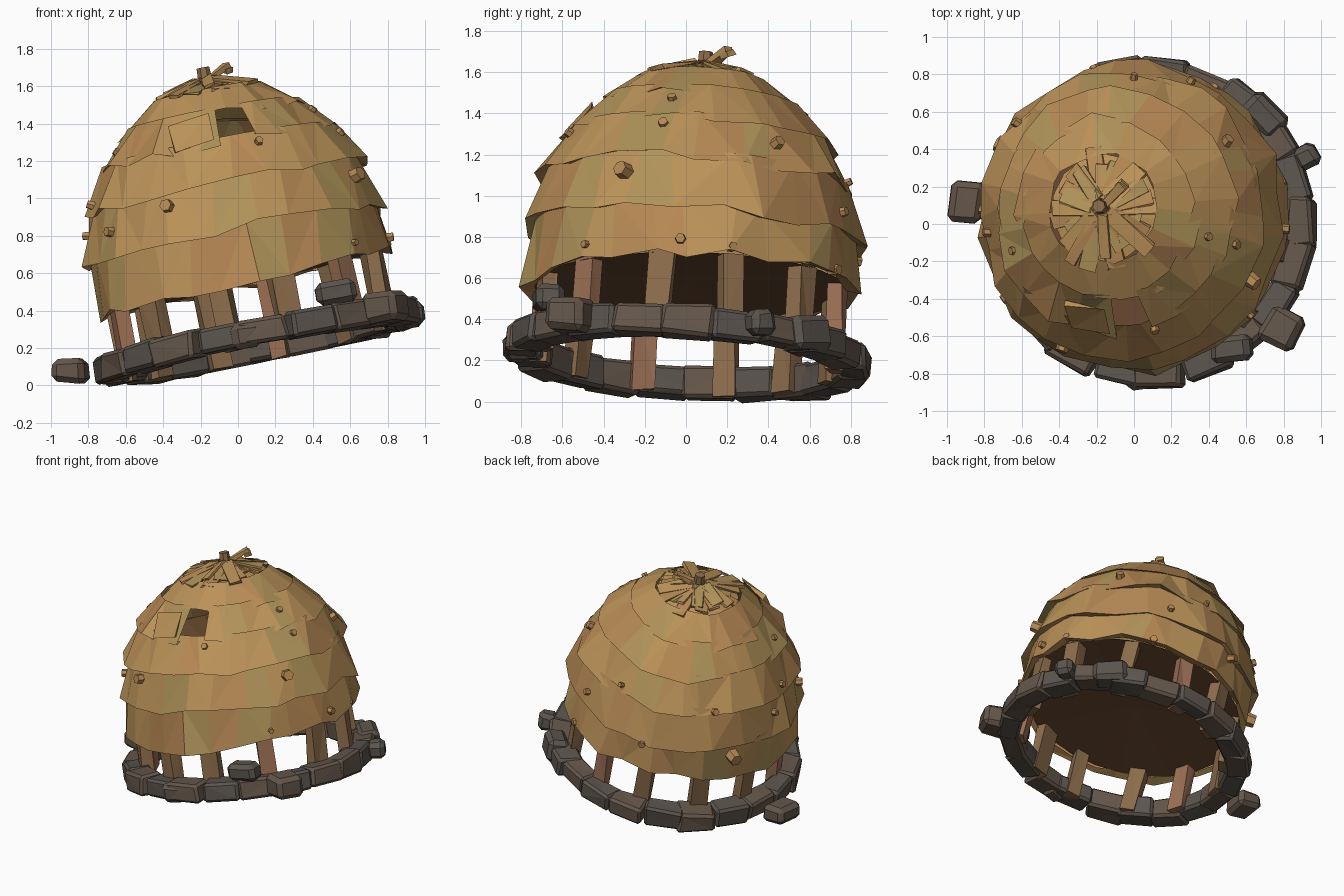
import bpy, bmesh, math, random
from mathutils import Matrix, Vector

if "Cube" in bpy.data.objects:
    bpy.data.objects.remove(bpy.data.objects["Cube"])

random.seed(4)
U = random.uniform
# Frame of the leaning hut: everything attached to it is built upright, then tilted
TILT = (Matrix.Translation((0.11, 0.0, 0.165)) @ Matrix.Rotation(math.radians(-11), 4, 'Y')
        @ Matrix.Rotation(math.radians(-3.5), 4, 'X'))


def mat(name, c):
    m = bpy.data.materials.new(name)
    m.diffuse_color = (*c, 1)
    m.use_nodes = True
    m.node_tree.nodes["Principled BSDF"].inputs["Base Color"].default_value = m.diffuse_color
    return m


STRAW = [mat("straw_gold", (0.50, 0.29, 0.10)), mat("straw_orange", (0.47, 0.25, 0.09)),
         mat("straw_olive", (0.43, 0.29, 0.10))]
WOOD = [mat("wood", (0.26, 0.15, 0.07)), mat("wood_red", (0.33, 0.16, 0.09))]
STONE = [mat("stone_brown", (0.13, 0.095, 0.07)), mat("stone_grey", (0.105, 0.09, 0.075))]
DARK = [mat("dark_inside", (0.14, 0.065, 0.03))]


def finish(name, bm, mats, world=TILT):
    me = bpy.data.meshes.new(name)
    bm.normal_update()
    bm.to_mesh(me)
    bm.free()
    for m in mats:
        me.materials.append(m)
    ob = bpy.data.objects.new(name, me)
    bpy.context.collection.objects.link(ob)
    ob.matrix_world = world
    return ob


def polar(az, r, h):
    return Vector((r * math.cos(az), r * math.sin(az), h))


def skirt_dip(a):
    # the skirt hangs lower at the front than on the right
    return 0.03 * math.sin(a) + 0.03 * math.cos(a)


def block(bm, size, place, jit=0.0, mi=0, bevel=0.0):
    # jittered box, optionally with chipped edges
    b = bmesh.new()
    bmesh.ops.create_cube(b, size=1)
    for v in b.verts:
        v.co = Vector([c * s + U(-jit, jit) for c, s in zip(v.co, size)])
    if bevel:
        bmesh.ops.bevel(b, geom=b.edges[:], offset=bevel, segments=1, affect='EDGES')
    bmesh.ops.triangulate(b, faces=b.faces[:])
    b.transform(place)
    for f in b.faces:
        f.material_index = mi
    tmp = bpy.data.meshes.new("tmp")
    b.to_mesh(tmp)
    b.free()
    bm.from_mesh(tmp)
    bpy.data.meshes.remove(tmp)


def radial(az, r, h, pitch=0.0, roll=0.0):
    # local x points outwards, y along the ring, z up
    return (Matrix.Translation(polar(az, r, h)) @ Matrix.Rotation(az, 4, 'Z')
            @ Matrix.Rotation(pitch, 4, 'Y') @ Matrix.Rotation(roll, 4, 'X'))


# Overlapping thatch bands: (height, radius) of each lower edge
EDGES = [(0.385, 0.81), (0.64, 0.825), (0.90, 0.77), (1.11, 0.66), (1.28, 0.50), (1.40, 0.33)]
COUNT = [26, 24, 24, 22, 18]
for i, n in enumerate(COUNT):
    (h0, r0), (h1, r1) = EDGES[i], EDGES[i + 1]
    bm = bmesh.new()
    rows = [[], [], []]
    for k in range(n):
        a = math.tau * (k + U(-0.22, 0.22) + 0.5 * (i % 2)) / n
        dh, dr = U(-0.03, 0.025), U(-0.025, 0.03)
        if i == 0:
            dh += skirt_dip(a)
        rows[0].append(bm.verts.new(polar(a, r0 - 0.05, h0 + dh + 0.015)))
        rows[1].append(bm.verts.new(polar(a, r0 + dr, h0 + dh)))
        rows[2].append(bm.verts.new(polar(a + U(-0.07, 0.07), r1 - 0.035 + U(-0.02, 0.012), h1 + 0.035)))
    for k in range(n):
        j = (k + 1) % n
        mid = math.degrees(math.tau * (k + 0.5 + 0.5 * (i % 2)) / n)
        if i == 3 and abs(mid - 278) < 180 / n:
            continue  # the missing thatch panel at the front
        mi = random.choice((0, 0, 1, 2))
        for lo, hi in ((0, 1), (1, 2)):
            A, B, C, D = rows[lo][k], rows[lo][j], rows[hi][j], rows[hi][k]
            tris = ((A, B, C), (A, C, D)) if k % 2 else ((A, B, D), (B, C, D))
            for t in tris:
                bm.faces.new(t).material_index = mi
    finish("thatch_band_%d" % (i + 1), bm, STRAW)

# Lifted panel beside the hole
bm = bmesh.new()
block(bm, (0.03, 0.22, 0.18), radial(math.radians(257), 0.585, 1.19, -0.60, 0.15), 0.012)
finish("lifted_panel", bm, STRAW)

# Dark underside closing the dome just inside the skirt
bm = bmesh.new()
rim = [bm.verts.new(polar(math.tau * k / 26, 0.765, 0.395 + skirt_dip(math.tau * k / 26)))
       for k in range(26)]
hub = bm.verts.new((0, 0, 0.41))
for k in range(26):
    bm.faces.new((rim[(k + 1) % 26], rim[k], hub))
finish("underside", bm, DARK)

# Cap: shallow cone with ragged radial straw strips
bm = bmesh.new()
bmesh.ops.create_cone(bm, segments=14, radius1=0.29, radius2=0.02, depth=0.09, cap_ends=True,
                      matrix=Matrix.Translation((0, 0, 1.445)))
for k in range(24):
    a = math.tau * (k + U(-0.3, 0.3)) / 24
    length = U(0.17, 0.33)
    r = 0.04 + length / 2
    block(bm, (length, U(0.06, 0.10), 0.014),
          radial(a, r, 1.505 - 0.28 * r + U(-0.008, 0.014), 0.28 + U(-0.08, 0.04), U(-0.3, 0.3)),
          0.007, k % 3)
finish("cap_straw", bm, STRAW)

# Stem and bent twig on top
bm = bmesh.new()
bmesh.ops.create_cone(bm, segments=7, radius1=0.04, radius2=0.035, depth=0.08, cap_ends=True,
                      matrix=Matrix.Translation((0, 0, 1.525)))
finish("stem", bm, WOOD)
bm = bmesh.new()
block(bm, (0.16, 0.045, 0.035), radial(math.radians(42), 0.095, 1.525, -0.40), 0.008)
block(bm, (0.05, 0.06, 0.03), radial(math.radians(42), 0.16, 1.54, -0.1, 0.5), 0.006)
finish("twig", bm, STRAW)

# Twelve posts between the stone ring and the thatch
bm = bmesh.new()
for k in range(12):
    a = math.radians(-12 + 30 * k + U(-3, 3))
    block(bm, (0.08, U(0.10, 0.13), 0.43), radial(a, 0.725, 0.225, U(-0.04, 0.01), U(-0.06, 0.06)),
          0.01, int(k % 4 == 3))
finish("posts", bm, WOOD)

# Ring of foundation stones
bm = bmesh.new()
N = 21
for k in range(N):
    a = math.tau * (k + U(-0.08, 0.08)) / N
    block(bm, (U(0.14, 0.18), 0.262, U(0.13, 0.155)), radial(a, 0.80 + U(-0.012, 0.012), 0.073),
          0.012, k % 2, 0.018)
finish("stone_ring", bm, STONE)

# Wooden pegs stuck in the thatch: azimuth, height, size
PEGS = [(-146, .77, .06), (-115, .83, .075), (-71, 1.08, .05), (-27, .82, .085), (-158, 1.19, .05),
        (33, 1.02, .065), (-15, 1.07, .055), (-15, 1.22, .05), (-4, .48, .055), (14, .46, .05),
        (65, .75, .05), (105, .62, .06), (152, .56, .10), (140, .92, .055), (178, .80, .05),
        (-40, .46, .04), (85, .95, .04), (-172, .95, .05), (60, .45, .06)]
bm = bmesh.new()
for az, h, s in PEGS:
    pts = EDGES + [(1.5, 0)]
    (h0, r0), (h1, r1) = next((p, q) for p, q in zip(pts, pts[1:]) if p[0] <= h < q[0])
    r = r0 + (r1 - r0) * (h - h0) / (h1 - h0) - 0.01
    pitch = math.pi / 2 - math.atan2(r0 - r1, h1 - h0)
    bmesh.ops.create_cone(bm, segments=6, radius1=s * 0.52, radius2=s * 0.44, depth=s * 0.9,
                          cap_ends=True, matrix=radial(math.radians(az), r, h, pitch, U(-.2, .2)))
finish("pegs", bm, STRAW[1:])

# Loose stones: position, size, turn about z
LOOSE = [((-0.895, 0.115, 0.082), (0.18, 0.22, 0.135), -0.15),
         ((0.52, -0.67, 0.50), (0.22, 0.14, 0.13), 0.1),
         ((0.79, -0.56, 0.42), (0.19, 0.20, 0.16), -0.5),
         ((0.92, 0.36, 0.385), (0.13, 0.13, 0.12), 0.5),
         ((0.04, -0.82, 0.265), (0.15, 0.13, 0.14), 0.2),
         ((0.70, 0.58, 0.33), (0.16, 0.24, 0.16), 0.75)]
for k, (p, s, turn) in enumerate(LOOSE):
    bm = bmesh.new()
    tilt = -0.15 if k else 0.0
    block(bm, s, Matrix.Rotation(turn, 4, 'Z') @ Matrix.Rotation(tilt, 4, 'Y'), 0.01, k % 2, 0.03)
    finish("loose_stone_%d" % (k + 1), bm, STONE, Matrix.Translation(p))
